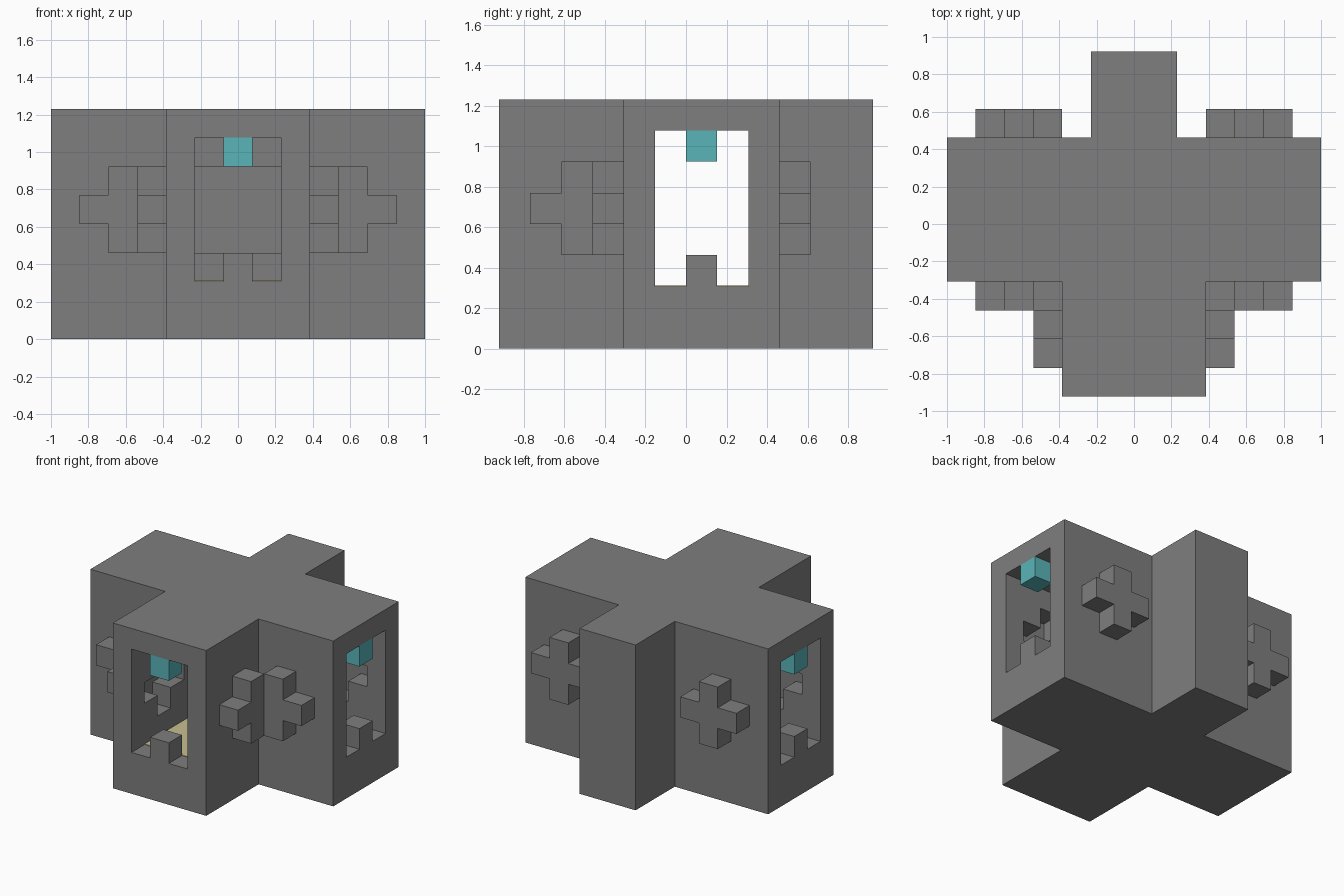
import bpy
import bmesh
from mathutils import Vector

if "Cube" in bpy.data.objects:
    bpy.data.objects.remove(bpy.data.objects["Cube"], do_unlink=True)

UNIT = 2 / 13  # one building block; the plan is 13 x 12 blocks, 8 high


def material(name, rgb):
    mat = bpy.data.materials.new(name)
    mat.use_nodes = True
    mat.diffuse_color = (*rgb, 1)
    mat.node_tree.nodes["Principled BSDF"].inputs["Base Color"].default_value = (*rgb, 1)
    return mat


STONE = material("stone grey", (0.21, 0.21, 0.21))
LAMP = material("lamp teal", (0.10, 0.46, 0.49))
FLOOR = material("floor beige", (0.58, 0.52, 0.28))


def prism(name, profile, axis, low, high, mat=STONE):
    """Extrude a flat profile, in blocks, along an axis from low to high."""
    def place(a, b, depth):
        x, y, z = {"x": (depth, a, b), "y": (a, depth, b), "z": (a, b, depth)}[axis]
        return Vector((x - 6.5, y - 6, z)) * UNIT

    bm = bmesh.new()
    face = bm.faces.new([bm.verts.new(place(a, b, low)) for a, b in profile])
    result = bmesh.ops.extrude_face_region(bm, geom=[face], use_keep_orig=True)
    moved = [v for v in result["geom"] if isinstance(v, bmesh.types.BMVert)]
    bmesh.ops.translate(bm, verts=moved, vec=place(0, 0, high) - place(0, 0, low))
    bmesh.ops.recalc_face_normals(bm, faces=bm.faces)
    mesh = bpy.data.meshes.new(name)
    bm.to_mesh(mesh)
    bm.free()
    mesh.materials.append(mat)
    obj = bpy.data.objects.new(name, mesh)
    bpy.context.collection.objects.link(obj)
    return obj


def rect(a, b, width, height):
    return [(a, b), (a + width, b), (a + width, b + height), (a, b + height)]


def cross(a, b):
    """Three-block cross centred on (a, b)."""
    points = []
    s, t = 1.5, 0.5
    for cos, sin in ((1, 0), (0, 1), (-1, 0), (0, -1)):
        for p, q in ((s, -t), (s, t), (t, t)):
            points.append((a + p * cos - q * sin, b + p * sin + q * cos))
    return points


def passage(left, right, front):
    """T-shaped plan of the corridors."""
    return [(left, 5), (5, 5), (5, front), (8, front),
            (8, 5), (right, 5), (right, 8), (left, 8)]


def carve(target, cutter):
    cutter.hide_render = True
    mod = target.modifiers.new("carve", "BOOLEAN")
    mod.operation = "DIFFERENCE"
    mod.solver = "EXACT"
    mod.object = cutter
    bpy.context.view_layer.objects.active = target
    bpy.ops.object.modifier_apply(modifier=mod.name)
    bpy.data.objects.remove(cutter, do_unlink=True)


# Cross-shaped building with a narrow rear wing
plan = [(4, 0), (9, 0), (9, 4), (13, 4), (13, 9), (8, 9),
        (8, 12), (5, 12), (5, 9), (0, 9), (0, 4), (4, 4)]
building = prism("building", plan, "z", 0, 8)

# Corridors, open at the front and both sides, with a niche at the rear
carve(building, prism("corridor_cutter", passage(-1, 14, -1), "z", 2, 7))
carve(building, prism("niche_cutter", rect(5, 3, 3, 3), "y", 7, 9))

# Cross windows: a recess inside the wall and a raised cross outside
windows = [("front_left", "x", 2.5, 9, 1), ("front_right", "x", 2.5, 4, -1)]
for side, x in (("left", 10.5), ("right", 2.5)):
    windows += [(side + "_wing_front", "y", x, 4, -1),
                (side + "_wing_back", "y", x, 9, 1)]
for name, axis, along, wall, out in windows:
    shape = cross(along, 4.5)
    carve(building, prism("recess_cutter", shape, axis, wall - 1.5 * out, wall - 0.02 * out))
    prism(name + "_window_cross", shape, axis, wall, wall + out)

# Thin floor covering inside the doorways
prism("corridor_floor", passage(1, 12, 1), "z", 2, 2.03, FLOOR)

# Each doorway has a post on the sill and a lamp under the lintel
for name, x, y in (("front", 6, 0), ("left", 12, 6), ("right", 0, 6)):
    prism(name + "_door_post", rect(x, y, 1, 1), "z", 2, 3)
    prism(name + "_door_lamp", rect(x, y, 1, 1), "z", 6, 7, LAMP)
